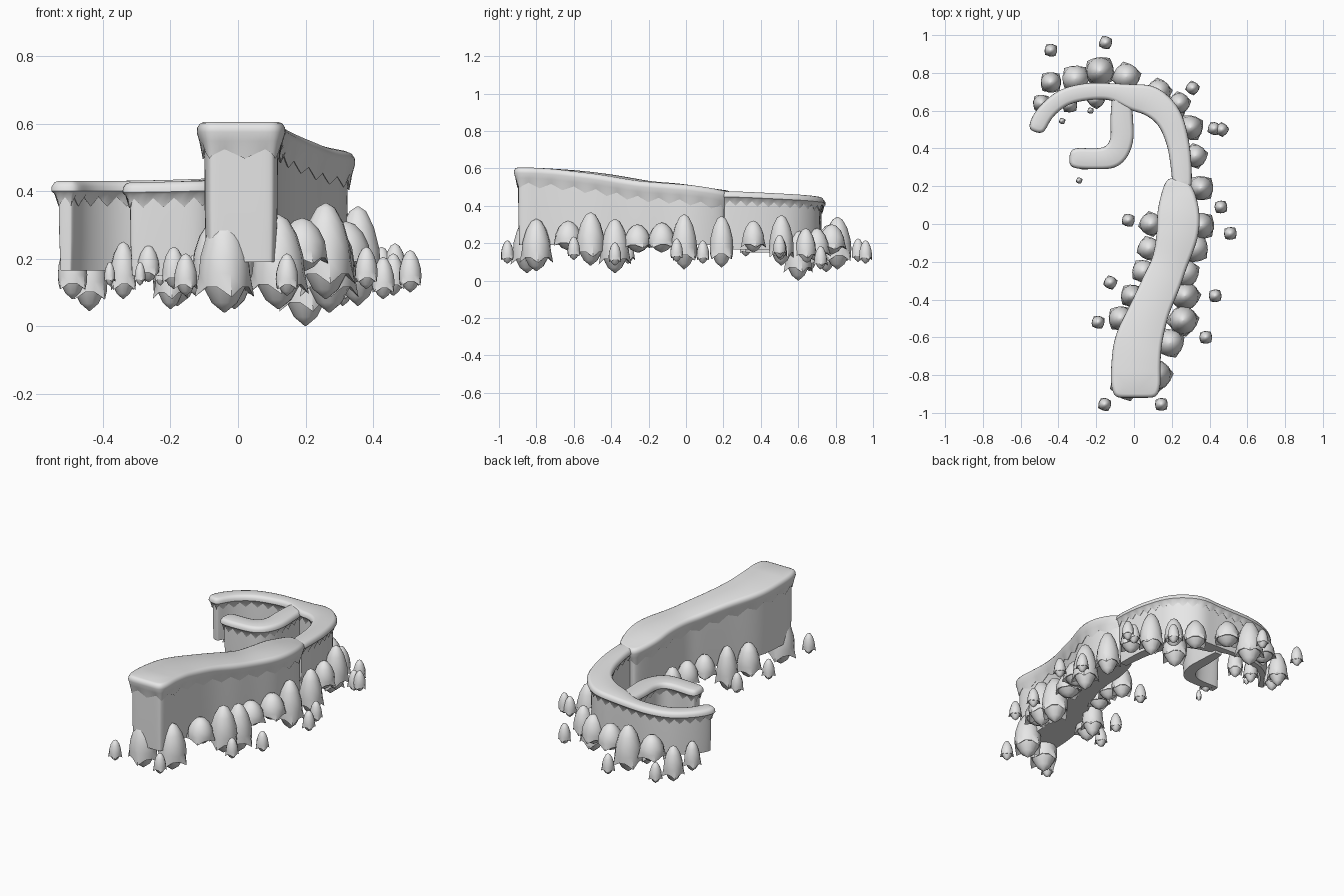
import bpy
import bmesh
import math
import random
from mathutils import Vector

random.seed(4)
cube = bpy.data.objects.get("Cube")
if cube:
    bpy.data.objects.remove(cube, do_unlink=True)

stone = bpy.data.materials.new("pale_grey_stone")
stone.use_nodes = True
grey = (0.8, 0.8, 0.8, 1)
stone.diffuse_color = grey
stone.node_tree.nodes["Principled BSDF"].inputs["Base Color"].default_value = grey


def finish(bm, name, angle):
    """Turn a bmesh into a shaded object."""
    bmesh.ops.recalc_face_normals(bm, faces=bm.faces)
    mesh = bpy.data.meshes.new(name)
    bm.to_mesh(mesh)
    bm.free()
    mesh.materials.append(stone)
    obj = bpy.data.objects.new(name, mesh)
    bpy.context.collection.objects.link(obj)
    bpy.ops.object.select_all(action="DESELECT")
    obj.select_set(True)
    bpy.context.view_layer.objects.active = obj
    bpy.ops.object.shade_smooth_by_angle(angle=math.radians(angle))


def loft(rings, name, angle):
    """Skin a stack of closed rings and close both ends."""
    bm = bmesh.new()
    loops = [[bm.verts.new(p) for p in ring] for ring in rings]
    for low, high in zip(loops, loops[1:]):
        for i in range(len(low)):
            bm.faces.new((low[i - 1], low[i], high[i], high[i - 1]))
    ends = [bm.faces.new(loops[0]), bm.faces.new(loops[-1])]
    bm.normal_update()
    bmesh.ops.triangulate(bm, faces=ends)
    finish(bm, name, angle)


def spline(rows, steps=8):
    """Smooth curve through the given rows."""
    rows = [Vector(r) for r in rows]
    rows = [rows[0] * 2 - rows[1]] + rows + [rows[-1] * 2 - rows[-2]]
    out = []
    for a, b, c, d in zip(rows, rows[1:], rows[2:], rows[3:]):
        for k in range(steps):
            t = k / steps
            out.append(0.5 * (2 * b + (c - a) * t + (2 * a - 5 * b + 4 * c - d) * t ** 2
                              + (3 * b - a - 3 * c + d) * t ** 3))
    return out + [rows[-2]]


def outline(rows, spacing=0.015):
    """Evenly spaced, rounded rim of a ribbon whose rows are x, y, half width, height."""
    line = spline(rows)
    left, right = [], []
    for i, p in enumerate(line):
        along = line[min(i + 1, len(line) - 1)] - line[max(i - 1, 0)]
        side = Vector((-along.y, along.x, 0)).normalized() * p.z
        middle = Vector((p.x, p.y, p.w))
        left.append(middle + side)
        right.append(middle - side)
    rim = left + right[::-1]
    rim.append(rim[0])
    lengths = [(b - a).length for a, b in zip(rim, rim[1:])]
    total = sum(lengths)
    count = 8 * round(total / spacing / 8)
    points, seg, passed = [], 0, 0.0
    for k in range(count):
        goal = total * k / count
        while passed + lengths[seg] < goal:
            passed += lengths[seg]
            seg += 1
        points.append(rim[seg].lerp(rim[seg + 1], (goal - passed) / max(lengths[seg], 1e-6)))
    for _ in range(4):
        points = [(points[i - 1] + p * 2 + points[(i + 1) % count]) / 4
                  for i, p in enumerate(points)]
    return points


def cliff(name, rows, thick, bottom, tooth):
    """Ledge with an overhanging jagged cap on a tapering wall."""
    rim = outline(rows)
    n = len(rim)
    normals = []
    for i in range(n):
        t = rim[(i + 1) % n] - rim[i - 1]
        normals.append(Vector((-t.y, t.x, 0)).normalized())

    def ring(inset, drop, jag=0.0):
        wave = [jag * (abs(i % tooth - tooth / 2) * 4 / tooth - 1) for i in range(n)]
        return [p - v * inset - Vector((0, 0, drop + w))
                for p, v, w in zip(rim, normals, wave)]

    loft([ring(0.02, 0), ring(0.009, 0.004), ring(0.001, 0.016), ring(0, 0.03),
          ring(0.008, thick * 0.6), ring(0.018, thick, 0.014),
          ring(0.026, thick - 0.008, 0.014)], name + "_cap", 40)
    foot = [Vector((p.x, p.y, bottom)) for p in ring(0.028, 0)]
    top = ring(0.022, 0.03)
    middle = [a.lerp(b, 0.6) + v * 0.002 for a, b, v in zip(top, foot, normals)]
    loft([top, middle, foot], name + "_wall", 40)


def rock(name, x, y, low, high, radius):
    """Egg-shaped rock: a hood with a few pointed corners over a pointed core."""
    sides = 12
    turn = random.uniform(0, 1)
    profile = [(0.03, 1), (0.36, 0.95), (0.7, 0.79), (0.94, 0.57), (1, 0.4),
               (0.96, 0.26), (0.84, 0.27), (0.5, 0.1), (0.03, 0)]
    rings = []
    for k, (r, t) in enumerate(profile):
        ring = []
        for i in range(sides):
            a = math.tau * i / sides + turn
            corner = k == 5 and i % 3 == 0
            reach = radius * (r + (0.2 if corner else 0))
            level = t - (0.1 if corner else 0)
            ring.append((x + reach * math.cos(a), y + reach * math.sin(a),
                         low + (high - low) * level))
        rings.append(ring)
    loft(rings, name, 45)


# Ledges: main path, curved rear arm and inner hook
cliff("main_path", [
    (0.01, -0.92, 0.11, 0.605), (0.01, -0.86, 0.13, 0.605), (0.01, -0.75, 0.13, 0.6),
    (0.025, -0.62, 0.125, 0.59), (0.085, -0.45, 0.105, 0.57), (0.15, -0.3, 0.1, 0.545),
    (0.19, -0.2, 0.095, 0.53), (0.23, -0.05, 0.11, 0.518), (0.235, 0.07, 0.11, 0.505),
    (0.235, 0.19, 0.08, 0.486), (0.245, 0.235, 0.055, 0.48)], 0.095, 0.19, 8)
cliff("rear_arm", [
    (0.255, 0.18, 0.05, 0.478), (0.25, 0.3, 0.055, 0.475), (0.23, 0.44, 0.06, 0.468),
    (0.18, 0.57, 0.07, 0.46), (0.09, 0.65, 0.078, 0.45), (0, 0.67, 0.07, 0.442),
    (-0.12, 0.7, 0.045, 0.436), (-0.25, 0.7, 0.045, 0.432), (-0.37, 0.67, 0.045, 0.43),
    (-0.46, 0.6, 0.045, 0.43), (-0.505, 0.53, 0.047, 0.43), (-0.518, 0.485, 0.04, 0.43)],
    0.062, 0.165, 4)
cliff("inner_hook", [
    (-0.065, 0.7, 0.05, 0.434), (-0.065, 0.55, 0.06, 0.434), (-0.065, 0.44, 0.06, 0.433),
    (-0.11, 0.36, 0.06, 0.431), (-0.2, 0.345, 0.055, 0.428), (-0.3, 0.348, 0.055, 0.426),
    (-0.342, 0.35, 0.045, 0.425)], 0.062, 0.15, 4)

# Large rocks along the outer foot: x, y, bottom, top, radius
outer = [
    (-0.04, -0.85, 0.04, 0.33, 0.078), (0.12, -0.8, 0.05, 0.33, 0.078),
    (0.19, -0.63, 0.16, 0.32, 0.072), (0.26, -0.51, 0.08, 0.365, 0.076),
    (0.27, -0.38, 0.04, 0.33, 0.075), (0.27, -0.26, 0.15, 0.3, 0.072),
    (0.32, -0.13, 0.15, 0.31, 0.072), (0.355, -0.01, 0.06, 0.355, 0.07),
    (0.355, 0.19, 0.07, 0.345, 0.065), (0.325, 0.36, 0.15, 0.32, 0.06),
    (0.3, 0.51, 0.08, 0.35, 0.065), (0.2, 0.6, 0, 0.27, 0.07),
    (0.24, 0.64, 0.09, 0.28, 0.055), (0.13, 0.7, 0.1, 0.28, 0.065),
    (-0.04, 0.78, 0.14, 0.3, 0.07), (-0.18, 0.81, 0.06, 0.34, 0.075),
    (-0.31, 0.77, 0.14, 0.3, 0.07), (-0.44, 0.75, 0.045, 0.26, 0.055),
    (-0.49, 0.64, 0.08, 0.26, 0.045)]
for i, spec in enumerate(outer):
    rock(f"outer_rock_{i}", *spec)

# Rocks along the inner foot
inner = [
    (0.09, 0, 0.1, 0.31, 0.06), (0.08, -0.13, 0.15, 0.3, 0.06),
    (0.05, -0.25, 0.15, 0.3, 0.06), (-0.01, -0.38, 0.05, 0.32, 0.06),
    (-0.07, -0.5, 0.1, 0.31, 0.065), (-0.34, 0.63, 0.08, 0.25, 0.04),
    (-0.2, 0.66, 0.05, 0.24, 0.045), (-0.265, 0.32, 0.13, 0.24, 0.033)]
for i, spec in enumerate(inner):
    rock(f"inner_rock_{i}", *spec)

# Small scattered rocks: x, y, bottom
small = [(-0.44, 0.92, 0.1), (-0.15, 0.96, 0.09), (0.31, 0.72, 0.06), (0.425, 0.505, 0.11),
         (0.465, 0.5, 0.12), (0.46, 0.09, 0.09), (0.51, -0.05, 0.1), (-0.03, 0.02, 0.1),
         (-0.125, -0.31, 0.09), (0.43, -0.38, 0.08), (-0.19, -0.52, 0.11),
         (0.38, -0.6, 0.11), (0.145, -0.955, 0.09), (-0.155, -0.955, 0.09)]
for i, (x, y, low) in enumerate(small):
    rock(f"small_rock_{i}", x, y, low, low + 0.125, 0.034)

# Pebbles beside the hook
for i, (x, y) in enumerate([(-0.38, 0.545), (-0.23, 0.6), (-0.29, 0.23)]):
    rock(f"pebble_{i}", x, y, 0.12, 0.19, 0.016)
